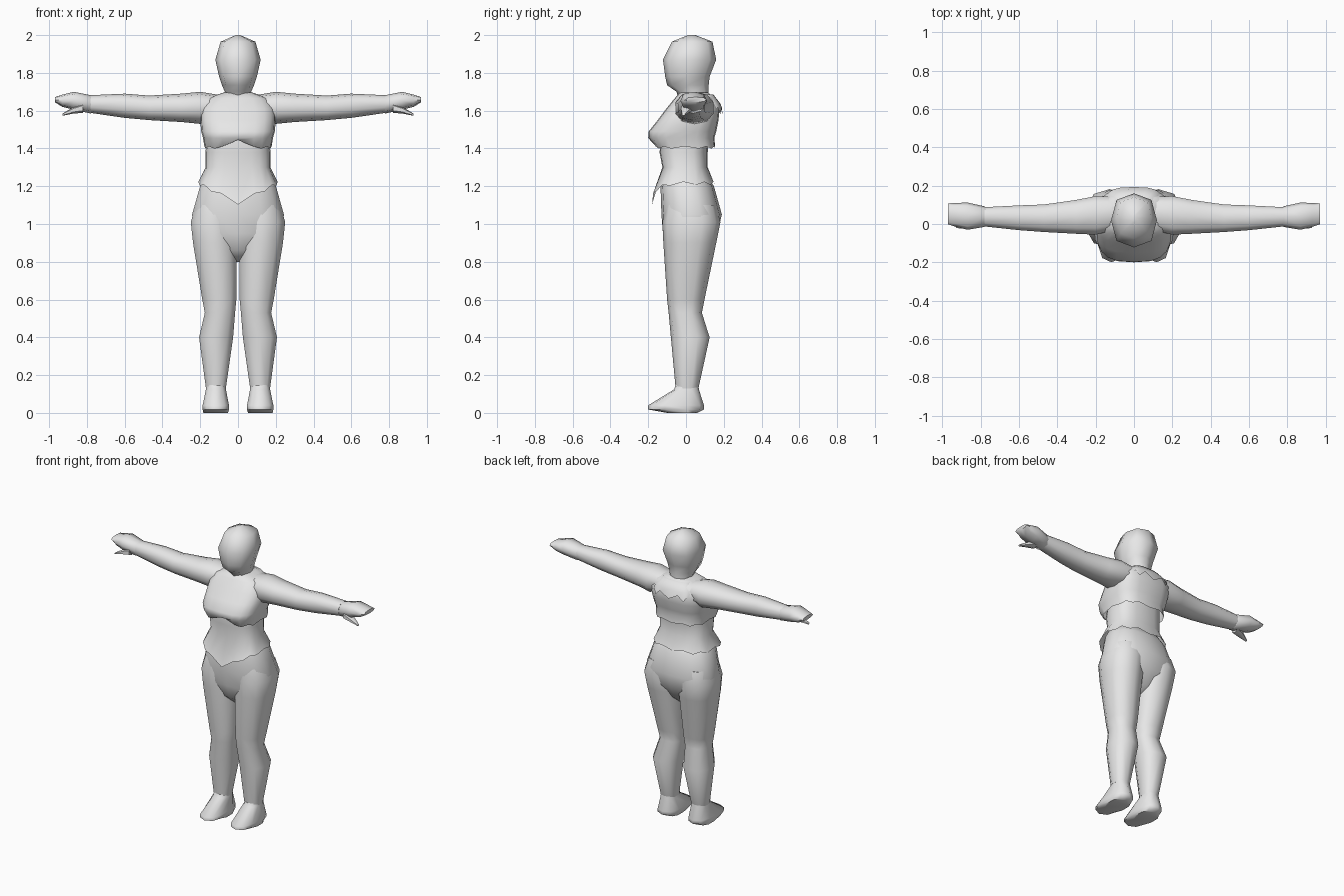
import bpy, bmesh, math

if "Cube" in bpy.data.objects:
    bpy.data.objects.remove(bpy.data.objects["Cube"])

GREY = bpy.data.materials.new("light_grey")
GREY.diffuse_color = (0.8, 0.8, 0.8, 1)
GREY.use_nodes = True
GREY.node_tree.nodes["Principled BSDF"].inputs["Base Color"].default_value = GREY.diffuse_color


def ring(axis, pos, a0, a1, b0, b1, n, p):
    """Squared oval between two bounds on each axis; axis 'z' spans x,y and axis 'x' spans y,z."""
    pts = []
    for i in range(n):
        t = 2 * math.pi * i / n - math.pi / 2
        c, s = math.cos(t), math.sin(t)
        u = math.copysign(abs(c) ** (2 / p), c)
        v = math.copysign(abs(s) ** (2 / p), s)
        a = (a0 + a1) / 2 + u * (a1 - a0) / 2
        b = (b0 + b1) / 2 + v * (b1 - b0) / 2
        pts.append([a, b, pos] if axis == 'z' else [pos, a, b])
    return pts


def loft(name, rings, side=1, cap0=True, cap1=True):
    """Skin the rings; side=-1 mirrors the part across x."""
    bm = bmesh.new()
    vs = [[bm.verts.new((x * side, y, z)) for x, y, z in r] for r in rings]
    n = len(vs[0])
    for r, q in zip(vs, vs[1:]):
        for i in range(n):
            j = (i + 1) % n
            bm.faces.new((r[i], r[j], q[j], q[i]))
    if cap0:
        bm.faces.new(vs[0][::-1])
    if cap1:
        bm.faces.new(vs[-1])
    bmesh.ops.recalc_face_normals(bm, faces=bm.faces)
    me = bpy.data.meshes.new(name)
    bm.to_mesh(me)
    bm.free()
    me.materials.append(GREY)
    ob = bpy.data.objects.new(name, me)
    bpy.context.collection.objects.link(ob)
    return ob


def body(rows, n, p):
    """Rings symmetric in x from (z, half width, front y, back y)."""
    return [ring('z', z, -hx, hx, yf, yb, n, p) for z, hx, yf, yb in rows]


def ragged(r, amount):
    """Zigzag a hem ring."""
    for i, v in enumerate(r):
        v[2] += amount if i % 2 else -amount


# head and neck
loft("head", body([
    (1.62, .075, -.03, .12), (1.70, .07, -.05, .12), (1.735, .085, -.10, .12),
    (1.78, .10, -.11, .125), (1.87, .12, -.122, .16), (1.965, .092, -.075, .14),
    (2.0, .012, .01, .05)], 8, 2.5))

# waist of the top, dipping to a point at the front
waist = body([
    (1.215, .21, -.18, .152), (1.30, .172, -.125, .115),
    (1.38, .172, -.14, .115), (1.46, .165, -.13, .12)], 20, 2.7)
ragged(waist[0], .008)
for v in waist[0]:
    if v[1] < -.05:
        v[2] -= .105 * (1 - abs(v[0]) / .21)
loft("top_waist", waist, cap0=False)

# bodice with flared ragged lower edge and a raised notch at the centre front
bodice = body([
    (1.405, .178, -.165, .155), (1.455, .185, -.20, .15), (1.49, .195, -.198, .16),
    (1.55, .20, -.15, .172), (1.61, .20, -.105, .178), (1.665, .165, -.06, .15),
    (1.695, .08, -.035, .12)], 20, 3.0)
ragged(bodice[0], .006)
bodice[0][0][2] += .045
loft("bodice", bodice, cap0=False)

# loose yoke over the upper back
yoke = body([(1.60, .15, .02, .193), (1.64, .14, .02, .18), (1.685, .10, .02, .145)], 20, 3.0)
ragged(yoke[0], .018)
loft("back_yoke", yoke, cap0=False)

# hips
loft("hips", body([
    (1.27, .165, -.11, .105), (1.20, .205, -.135, .148), (1.05, .248, -.13, .19),
    (.95, .235, -.122, .165), (.86, .14, -.095, .11), (.80, .04, -.03, .04)], 14, 2.5))

LEG = [(1.10, 0, .228, -.11, .16), (1.01, 0, .255, -.125, .182), (.90, .001, .243, -.12, .16),
       (.60, .005, .193, -.10, .098), (.53, .012, .179, -.092, .084), (.40, .022, .21, -.08, .125),
       (.13, .062, .172, -.055, .066)]
FOOT = [(.17, .07, .165, -.05, .065), (.125, .062, .172, -.062, .068), (.04, .045, .19, -.20, .095),
        (.018, .045, .19, -.20, .095), (0, .05, .186, -.10, .06)]
ARM = [(.08, -.03, .145, 1.57, 1.68), (.20, -.06, .15, 1.53, 1.70), (.30, -.055, .13, 1.54, 1.69),
       (.47, -.045, .105, 1.55, 1.68), (.60, -.035, .10, 1.562, 1.69), (.78, -.015, .09, 1.588, 1.682)]
HAND = [(.76, .005, .08, 1.60, 1.67), (.78, -.015, .092, 1.585, 1.682), (.87, -.03, .112, 1.605, 1.70),
        (.93, -.015, .11, 1.62, 1.685), (.97, -.002, .108, 1.645, 1.672)]
THUMB = [(.82, -.025, .04, 1.588, 1.64), (.87, -.03, .025, 1.585, 1.62), (.93, -.022, -.005, 1.573, 1.584)]

# paired limbs
for side, tag in ((1, "left"), (-1, "right")):
    loft(tag + "_leg", [ring('z', *r, 10, 2.4) for r in LEG], side)
    loft(tag + "_foot", [ring('z', *r, 10, 2.6) for r in FOOT], side)
    loft(tag + "_sleeve", [ring('x', *r, 10, 2.3) for r in ARM], side)
    loft(tag + "_hand", [ring('x', *r, 8, 2.5) for r in HAND], side)
    loft(tag + "_thumb", [ring('x', *r, 6, 2.2) for r in THUMB], side)

# smooth shading with crisp creases
bpy.ops.object.select_all(action='SELECT')
bpy.context.view_layer.objects.active = bpy.context.collection.objects[0]
bpy.ops.object.shade_smooth_by_angle(angle=math.radians(60))
